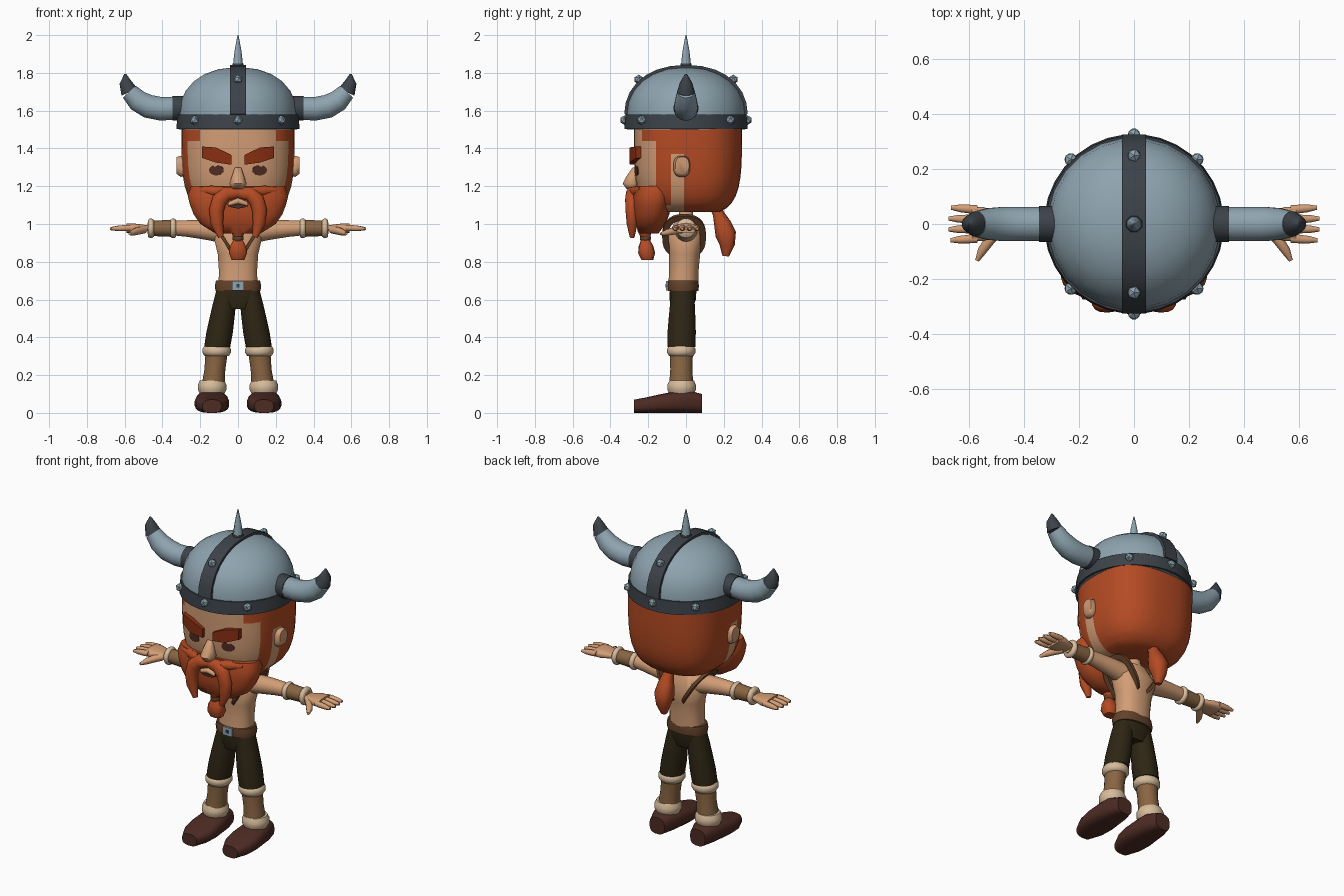
import bpy, bmesh, math
from mathutils import Vector

cube = bpy.data.objects.get("Cube")
if cube:
    bpy.data.objects.remove(cube, do_unlink=True)

X, Y, Z = Vector((1, 0, 0)), Vector((0, 1, 0)), Vector((0, 0, 1))


def material(name, red, green, blue):
    mat = bpy.data.materials.new(name)
    mat.use_nodes = True
    mat.diffuse_color = (red, green, blue, 1)
    shader = mat.node_tree.nodes["Principled BSDF"]
    shader.inputs["Base Color"].default_value = (red, green, blue, 1)
    return mat


STEEL = material("steel", .27, .37, .43)
IRON = material("dark iron", .045, .055, .066)
HAIR = material("orange hair", .46, .07, .017)
BROW = material("dark red hair", .25, .028, .006)
SKIN = material("skin", .65, .34, .18)
FUR = material("pale fur", .68, .5, .33)
TAN = material("tan wrap", .25, .13, .055)
LEATHER = material("belt leather", .13, .055, .023)
CLOTH = material("dark cloth", .027, .019, .007)
SHOE = material("shoe brown", .075, .024, .017)


def signed_power(value, exponent):
    return math.copysign(abs(value) ** exponent, value)


def finish(name, bm, materials, mirror=False, angle=50):
    bmesh.ops.recalc_face_normals(bm, faces=bm.faces)
    mesh = bpy.data.meshes.new(name)
    bm.to_mesh(mesh)
    bm.free()
    for mat in materials:
        mesh.materials.append(mat)
    part = bpy.data.objects.new(name, mesh)
    bpy.context.collection.objects.link(part)
    bpy.ops.object.select_all(action='DESELECT')
    part.select_set(True)
    bpy.context.view_layer.objects.active = part
    bpy.ops.object.shade_smooth_by_angle(angle=math.radians(angle))
    if mirror:
        part.modifiers.new("Mirror", 'MIRROR')


def skin_rings(rings, side=X, axis=None, sides=20, power=2, box=False, closed=False):
    """Join rings of (centre, half width, half depth); without an axis they follow the path."""
    bm, loops = bmesh.new(), []
    last = len(rings) - 1
    for i, (centre, width, depth) in enumerate(rings):
        before = rings[i - 1 if i or closed else i][0]
        after = rings[(i + 1) % len(rings) if closed else min(i + 1, last)][0]
        up = (axis or after - before).cross(side).normalized()
        loop = []
        for k in range(4 if box else sides):
            turn = math.tau * (k + .5) / (4 if box else sides)
            exponent = 0 if box else 2 / power
            loop.append(bm.verts.new(centre + side * width * signed_power(math.cos(turn), exponent)
                                     + up * depth * signed_power(math.sin(turn), exponent)))
        loops.append(loop)
    for i in range(len(loops) if closed else last):
        low, high = loops[i], loops[(i + 1) % len(loops)]
        for k in range(len(low)):
            j = (k + 1) % len(low)
            bm.faces.new((low[k], low[j], high[j], high[k]))
    if not closed:
        bm.faces.new(loops[0])
        bm.faces.new(loops[-1])
    return bm


def along(points, t):
    """Point on the smooth curve steered by the given points."""
    points = [Vector(p) for p in points]
    while len(points) > 1:
        points = [a.lerp(b, t) for a, b in zip(points, points[1:])]
    return points[0]


def sweep(name, mat, points, widths, flat=1, mirror=False, angle=60, **shape):
    """Evenly spaced rings along a curve; flat is depth over width."""
    steps = len(widths) - 1
    rings = [(along(points, i / steps), w, w * flat) for i, w in enumerate(widths)]
    finish(name, skin_rings(rings, **shape), [mat], mirror, angle)


def cuff(name, mat, start, end, radius, **shape):
    """Short padded band with rounded rims."""
    sweep(name, mat, [start, end], [radius * f for f in (.85, 1, 1, .85)], **shape)


# Head: hair and face are cut along planes and coloured by region
HEAD_LOW, HEAD_TOP = 1.05, 1.515
rings = []
for i in range(10):
    t = .03 + .97 * (i / 9) ** 1.5
    grow = (1 - (1 - t) ** 4) ** .25
    rings.append((Vector((0, .01, HEAD_LOW + (HEAD_TOP - HEAD_LOW) * t)), .3 * grow, .287 * grow))
bm = skin_rings(rings, axis=Z, sides=48, power=2.6)
for normal, cuts in ((X, (-.2, .2)), (Y, (-.16, -.08, -.01)), (Z, (1.1, 1.37, 1.44))):
    for cut in cuts:
        bmesh.ops.bisect_plane(bm, geom=bm.verts[:] + bm.edges[:] + bm.faces[:],
                               plane_co=normal * cut, plane_no=normal)
for f in bm.faces:
    c = f.calc_center_median()
    face = c.y < -.16 and (c.z < 1.44 or abs(c.x) < .2)
    around_ear = -.08 < c.y < -.01 and c.z < 1.37
    jaw = c.y < -.01 and c.z < 1.1
    f.material_index = 0 if face or around_ear or jaw else 1
finish("head", bm, [SKIN, HAIR])

# Face features
sweep("nose", SKIN, [(0, -.285, 1.185), (0, -.3, 1.22), (0, -.265, 1.3)], (.03, .047, .034, .018),
      axis=Z, sides=12)
sweep("eye", SHOE, [(.112, -.25, 1.285), (.115, -.264, 1.285)], (.028, .028), flat=1.4,
      mirror=True, side=Z, axis=Vector((.23, -1, 0)).normalized())
sweep("eyebrow", BROW, [(.035, -.28, 1.34), (.12, -.285, 1.37), (.19, -.245, 1.38)], (.026, .04, .03),
      flat=.65, mirror=True, side=Z, axis=X, box=True)
sweep("ear", SKIN, [(.28, -.025, 1.3), (.325, -.02, 1.31)], (.036, .045, .036), flat=1.25,
      mirror=True, side=Y, axis=X, power=2.6)

# Beard, moustache and braids
sweep("beard", HAIR, [(0, -.195, .95), (0, -.17, 1.2)], (.12, .2, .235, .255, .267, .25), flat=.41,
      axis=Z, sides=32, power=2.7)
sweep("moustache", HAIR, [(0, -.28, 1.165), (.12, -.29, 1.19), (.14, -.285, 1.05), (.09, -.285, .93)],
      (.025, .034, .037, .035, .03, .013), flat=1.15, mirror=True, side=Y, sides=12)
sweep("moustache_wing", HAIR, [(.08, -.275, 1.17), (.205, -.235, 1.18)], (.028, .028, .018),
      mirror=True, side=Y, axis=X, sides=10)
sweep("mouth", SHOE, [(0, -.27, 1.105), (0, -.293, 1.105)], (.055, .055), flat=.4, axis=Y)
sweep("lip", SKIN, [(-.05, -.288, 1.105), (0, -.3, 1.14), (.05, -.288, 1.105)], (.012, .016, .012),
      side=Y, axis=X, sides=10)
sweep("beard_braid", HAIR, [(0, -.205, .81), (0, -.215, .92)], (.035, .05, .043, .024), flat=.9,
      axis=Z, sides=10, power=3)
sweep("beard_braid_root", HAIR, [(0, -.215, .93), (0, -.22, .97)], (.026, .04), axis=Z)
cuff("beard_band", LEATHER, (0, -.215, .91), (0, -.215, .94), .03, axis=Z)
sweep("back_braid", HAIR, [(0, .15, 1.11), (0, .18, 1.02), (0, .24, .93), (0, .21, .83)],
      (.03, .03, .045, .055, .04, .018), sides=10, power=2.6)

# Helmet: dome, strap and spike share one rounded profile
RADIUS, RIM_TOP, RISE = .315, 1.58, .25


def dome_point(turn):
    return RADIUS * signed_power(math.cos(turn), .9), RIM_TOP + RISE * math.sin(turn) ** .95


quarter = [dome_point(math.pi / 2 * i / 6.2) for i in range(7)]
rings = [(Z * 1.5, RADIUS, RADIUS)] + [(Z * z, r, r) for r, z in quarter]
finish("helmet_dome", skin_rings(rings, axis=Z, sides=24), [STEEL])
arc = [dome_point(math.pi * i / 14) for i in range(15)]
rings = [(Vector((0, y, z)), .043, .012) for y, z in arc]
finish("helmet_strap", skin_rings(rings, box=True), [IRON])
sweep("helmet_rim", IRON, [Z * 1.502, Z * RIM_TOP], (.328, .322), axis=Z, sides=32)
sweep("helmet_spike", STEEL, [Z * 1.83, Z * 2], (.03, .02, .003), axis=Z, sides=8)
sweep("spike_base", IRON, [Z * 1.83, Z * 1.85], (.033, .03), axis=Z, sides=8)
for y in (-1, 1):
    spots = {"rim": (0, y * .325, 1.55), "strap": (0, y * .25, 1.765),
             "right": (-.23, y * .235, 1.55), "left": (.23, y * .235, 1.55)}
    for place, spot in spots.items():
        bm = bmesh.new()
        bmesh.ops.create_icosphere(bm, subdivisions=1, radius=.026)
        bmesh.ops.translate(bm, verts=bm.verts, vec=spot)
        finish(f"{place}_rivet_{'front' if y < 0 else 'back'}", bm, [STEEL], angle=30)

# Horns
sweep("horn_band", IRON, [(.28, 0, 1.613), (.347, 0, 1.613)], (.066, .066), mirror=True, side=Y)
sweep("horn", STEEL, [(.33, 0, 1.613), (.5, 0, 1.59), (.575, 0, 1.7)], (.062, .063, .063, .058, .047),
      mirror=True, side=Y)
sweep("horn_tip", IRON, [(.574, 0, 1.698), (.605, 0, 1.75), (.597, 0, 1.795)], (.047, .033, .005),
      mirror=True, side=Y)

# Torso, harness and belt
sweep("torso", SKIN, [(0, -.015, .66), (0, 0, 1.02)], (.105, .102, .108, .13, .07), flat=.77,
      axis=Z, power=2.3)
sweep("neck", SKIN, [Z, Z * 1.1], (.06, .037, .036), axis=Z)
rings = []
for k in range(28):
    turn = math.tau * k / 28
    across, rise = signed_power(math.cos(turn), .8), signed_power(math.sin(turn), .8)
    rings.append((Vector((.085 + .065 * rise, .1 * across - .01, .935 + .1 * rise)), .009, .016))
finish("harness_loop", skin_rings(rings, side=Vector((.84, 0, -.54)), box=True, closed=True),
       [LEATHER], mirror=True)
sweep("belt", LEATHER, [(0, -.015, .645), (0, -.015, .7)], (.12, .124, .118), flat=.68, axis=Z, power=2.3)
sweep("belt_buckle", STEEL, [(0, -.105, .673), (0, -.09, .673)], (.032, .032), flat=.8, axis=Y, box=True)
sweep("buckle_stud", IRON, [(0, -.109, .673), (0, -.1, .673)], (.009, .009), axis=Y, box=True)

# Arms and hands
limb = dict(mirror=True, side=Y, axis=X)
sweep("arm", SKIN, [(.07, 0, .955), (.25, 0, .985), (.48, 0, .978)], (.06, .053, .045, .037, .03), **limb)
sweep("wrist_wrap", TAN, [(.34, 0, .977), (.46, 0, .977)], (.046, .041), **limb)
cuff("inner_cuff", FUR, (.328, 0, .977), (.358, 0, .977), .053, **limb)
cuff("outer_cuff", FUR, (.446, 0, .977), (.476, 0, .977), .053, **limb)
sweep("palm", SKIN, [(.465, 0, .978), (.59, 0, .978)], (.032, .048, .062, .062), flat=.4, power=2.8, **limb)
for i, finger in enumerate(("index", "middle", "ring", "little")):
    y = .035 * (i - 1.5)
    tip = .68 - .008 * abs(i - 1.4)
    sweep(f"{finger}_finger", SKIN, [(.57, y, .98), (tip, y * 1.13, .975)], (.017, .017, .015, .008),
          sides=8, **limb)
sweep("thumb", SKIN, [(.495, -.025, .972), (.55, -.08, .96), (.572, -.134, .948)], (.022, .021, .018, .008),
      mirror=True, side=Z, sides=8)

# Trousers, boots and shoes
upright = dict(mirror=True, axis=Z)
sweep("trouser_seat", CLOTH, [(0, -.02, .55), (0, -.015, .66)], (.09, .116, .114), flat=.62, axis=Z, power=2.3)
sweep("trouser_leg", CLOTH, [(.11, -.025, .35), (.06, -.017, .65)], (.07, .071, .067, .062, .055), flat=1.07,
      **upright)
sweep("shin_wrap", TAN, [(.133, -.025, .13), (.112, -.025, .33)], (.063, .056, .06), flat=1.05, **upright)
cuff("upper_fur", FUR, (.113, -.025, .3), (.113, -.025, .357), .076, **upright)
cuff("lower_fur", FUR, (.137, -.023, .1), (.137, -.023, .172), .077, **upright)
widths, heights = (.05, .085, .092, .086, .077, .05), (.035, .042, .05, .057, .06, .05)
rings = [(Vector((.138, .072 * i - .275, h)), w, h) for i, (w, h) in enumerate(zip(widths, heights))]
finish("shoe", skin_rings(rings, axis=Y, power=2.8), [SHOE], mirror=True, angle=60)
